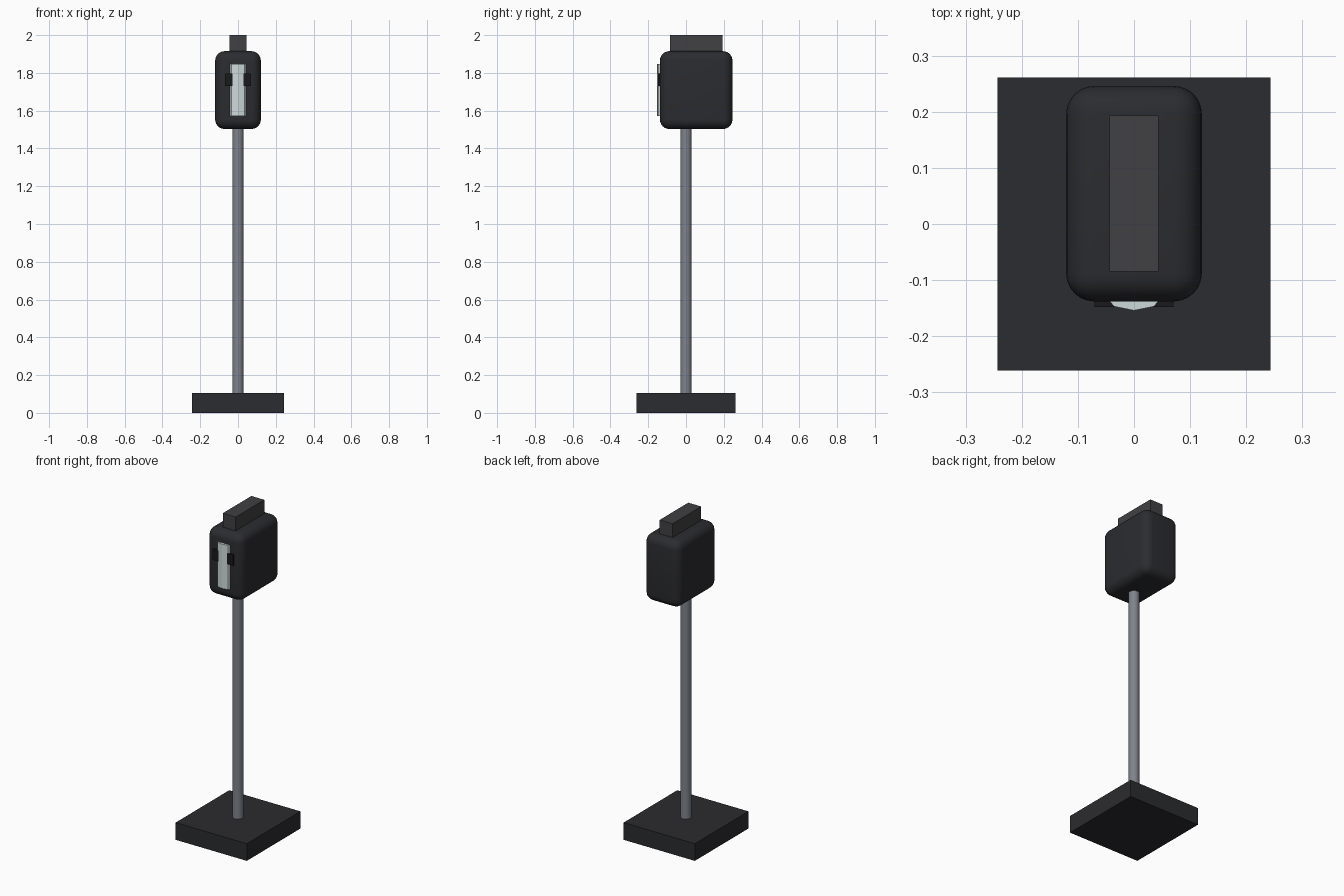
import bpy, bmesh
from math import sin, cos, pi, radians

if "Cube" in bpy.data.objects:
    bpy.data.objects.remove(bpy.data.objects["Cube"])


def material(name, color):
    m = bpy.data.materials.new(name)
    m.diffuse_color = (*color, 1)
    m.use_nodes = True
    m.node_tree.nodes["Principled BSDF"].inputs["Base Color"].default_value = m.diffuse_color
    return m


DARK = material("dark_plastic", (0.024, 0.025, 0.029))
CHARCOAL = material("charcoal", (0.052, 0.052, 0.056))
BLACK = material("black", (0.01, 0.01, 0.012))
STEEL = material("steel", (0.21, 0.23, 0.26))
LENS = material("lens", (0.62, 0.70, 0.70))


def box(name, lo, hi, mat, bevel=0):
    size = [b - a for a, b in zip(lo, hi)]
    bpy.ops.mesh.primitive_cube_add(size=1, location=[(a + b) / 2 for a, b in zip(lo, hi)])
    o = bpy.context.object
    o.name = name
    o.scale = size
    bpy.ops.object.transform_apply(location=False, rotation=False, scale=True)
    o.data.materials.append(mat)
    if bevel:
        mod = o.modifiers.new("rounding", "BEVEL")
        mod.width = bevel
        mod.segments = 6
        bpy.ops.object.modifier_apply(modifier=mod.name)
        bpy.ops.object.shade_smooth_by_angle(angle=radians(35))
    return o


# Base slab
box("base", (-0.243, -0.261, 0), (0.243, 0.261, 0.106), DARK)

# Round pole
bpy.ops.mesh.primitive_cylinder_add(vertices=20, radius=0.03, depth=1.45, location=(0, 0, 0.815))
pole = bpy.context.object
pole.name = "pole"
pole.data.materials.append(STEEL)
bpy.ops.object.shade_smooth_by_angle(angle=radians(35))

# Rounded head housing and the block on top
box("housing", (-0.121, -0.138, 1.503), (0.121, 0.246, 1.915), DARK, bevel=0.05)
box("top_block", (-0.044, -0.085, 1.89), (0.044, 0.193, 2.0), CHARCOAL)

# Faceted lens: flattened octagonal prism half sunk into the housing
bm = bmesh.new()
ring = [bm.verts.new((0.05 * sin(i * pi / 4), -0.13 - 0.024 * cos(i * pi / 4), 1.573)) for i in range(8)]
face = bm.faces.new(ring)
top = bmesh.ops.extrude_face_region(bm, geom=[face])["geom"]
bmesh.ops.translate(bm, vec=(0, 0, 0.274), verts=[v for v in top if isinstance(v, bmesh.types.BMVert)])
if not any(f.calc_center_median().z < 1.574 for f in bm.faces):
    bm.faces.new([v for v in bm.verts if v.co.z < 1.58])
bmesh.ops.recalc_face_normals(bm, faces=bm.faces)
mesh = bpy.data.meshes.new("lens")
bm.to_mesh(mesh)
bm.free()
mesh.materials.append(LENS)
lens = bpy.data.objects.new("lens", mesh)
bpy.context.collection.objects.link(lens)

# Clip band crossing behind the lens front
box("lens_clip", (-0.07, -0.148, 1.73), (0.07, -0.12, 1.797), BLACK)
